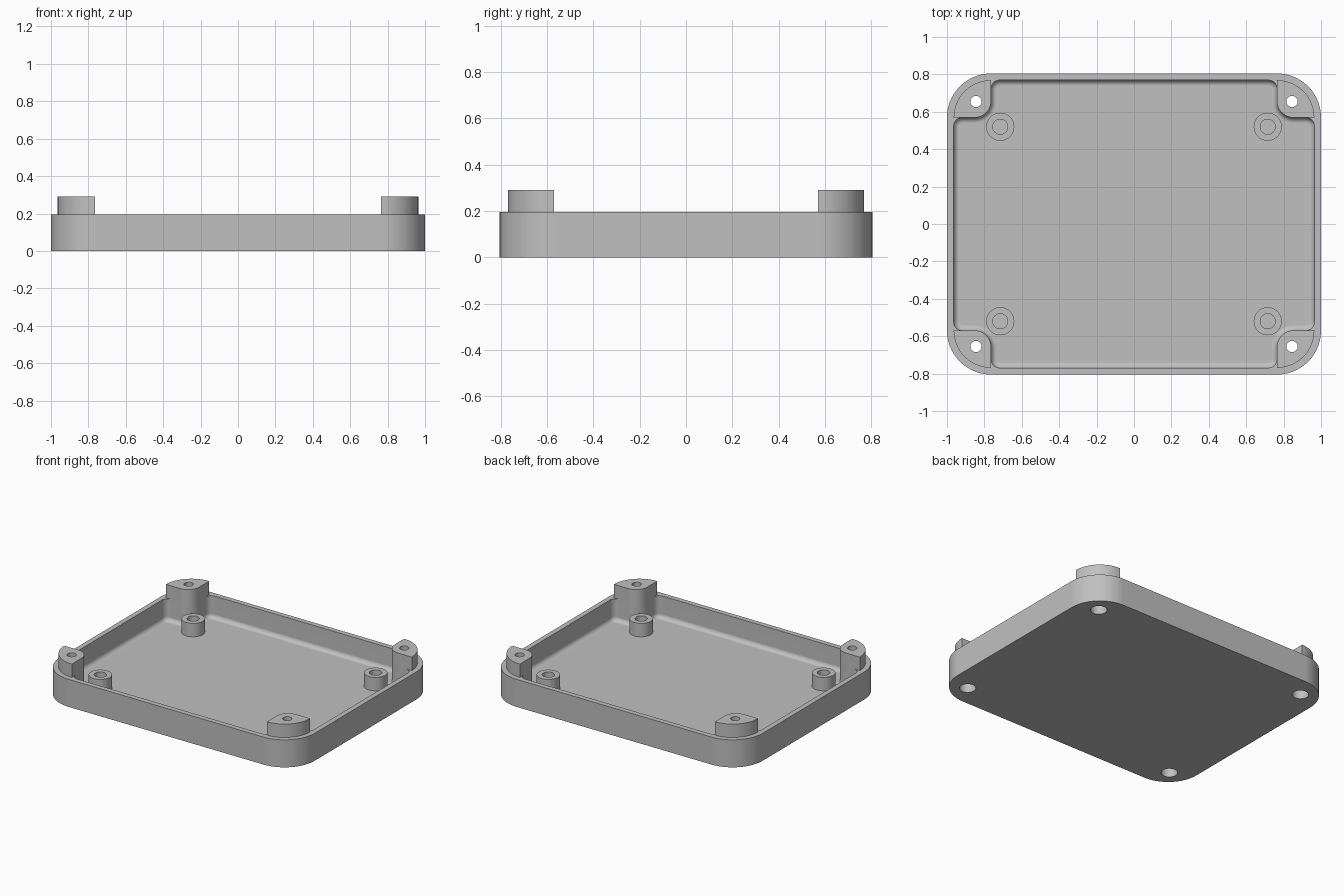
import bpy, bmesh
from math import sin, cos, pi, radians

cube = bpy.data.objects.get("Cube")
if cube:
    bpy.data.objects.remove(cube, do_unlink=True)

HX, HY, RIM = 1.0, 0.805, 0.195       # outer half sizes and rim height
WALL, FLOOR, TOP = 0.036, 0.038, 0.29
IX, IY = HX - WALL, HY - WALL         # inner wall half sizes
POST = 0.2                            # corner post size
PX, PY = IX - POST, IY - POST         # inner edges of the corner posts
POST_R, CORNER_R, FILLET = 0.09, 0.045, 0.03
BOLT = (0.845, 0.655)
STANDOFF = (0.715, 0.52)

grey = bpy.data.materials.new("light grey plastic")
grey.use_nodes = True
grey.diffuse_color = (0.53, 0.53, 0.53, 1)
grey.node_tree.nodes["Principled BSDF"].inputs["Base Color"].default_value = grey.diffuse_color


def arc(cx, cy, r, a0, a1, n=12):
    """Points along an arc, angles in degrees."""
    angles = [radians(a0 + (a1 - a0) * i / n) for i in range(n + 1)]
    return [(cx + r * cos(a), cy + r * sin(a)) for a in angles]


def four_corners(quarter):
    """Repeat the +x +y quarter of an outline round the whole loop."""
    loop = []
    for sx, sy in ((1, 1), (-1, 1), (-1, -1), (1, -1)):
        pts = [(sx * x, sy * y) for x, y in quarter]
        loop += pts if sx * sy > 0 else pts[::-1]
    return loop


def loft(name, layers, ring=False):
    """Skin a stack of (outline, z) layers; cap the ends, or join them in a ring."""
    bm = bmesh.new()
    rows = [[bm.verts.new((x, y, z)) for x, y in pts] for pts, z in layers]
    pairs = list(zip(rows, rows[1:]))
    if ring:
        pairs.append((rows[-1], rows[0]))
    else:
        bm.faces.new(rows[0])
        bm.faces.new(rows[-1])
    for a, b in pairs:
        n = len(a)
        for i in range(n):
            j = (i + 1) % n
            bm.faces.new((a[i], a[j], b[j], b[i]))
    bmesh.ops.recalc_face_normals(bm, faces=bm.faces)
    mesh = bpy.data.meshes.new(name)
    bm.to_mesh(mesh)
    bm.free()
    mesh.materials.append(grey)
    obj = bpy.data.objects.new(name, mesh)
    bpy.context.collection.objects.link(obj)
    return obj


def circle(centre, r, n=40):
    return arc(*centre, r, 0, 360, n)[:-1]


def mirror(obj):
    mod = obj.modifiers.new("four corners", 'MIRROR')
    mod.use_axis = (True, True, False)
    mod.use_mirror_merge = False


def cut(obj, cutter):
    mod = obj.modifiers.new(cutter.name, 'BOOLEAN')
    mod.operation, mod.solver, mod.object = 'DIFFERENCE', 'EXACT', cutter
    cutter.hide_render = True
    cutter.hide_set(True)


def cavity_outline(d):
    """Inner wall outline stepping round the posts, shrunk by d."""
    r = CORNER_R
    return four_corners(
        arc(IX - r, PY - r, r - d, 0, 90, 8)
        + arc(PX + POST_R, PY + POST_R, POST_R + d, 270, 180)
        + arc(PX - r, IY - r, r - d, 0, 90, 8))


# Tray shell
outer = four_corners(arc(PX, PY, POST + WALL, 0, 90, 20))
tray = loft("tray", [(outer, 0), (outer, RIM)])

# Cavity with a rounded foot
steps = [pi / 2 * i / 6 for i in range(7)]
layers = [(cavity_outline(FILLET * (1 - sin(a))), FLOOR + FILLET * (1 - cos(a))) for a in steps]
layers.append((cavity_outline(0), RIM + 0.1))
cut(tray, loft("cavity_cutter", layers))

# Corner posts standing above the rim
lens = arc(PX, PY, POST, 0, 90, 20) + arc(PX + POST_R, PY + POST_R, POST_R, 180, 270)
posts = loft("corner_posts", [(lens, RIM), (lens, TOP)])
mirror(posts)

# Stepped bolt holes through tray and posts
wide, narrow = circle(BOLT, 0.053), circle(BOLT, 0.03)
holes = loft("bolt_hole_cutter", [(wide, -0.1), (wide, 0.1), (narrow, 0.1), (narrow, TOP + 0.1)])
mirror(holes)
cut(tray, holes)
cut(posts, holes)

# Hollow standoffs on the floor
rim_out, rim_in = circle(STANDOFF, 0.075), circle(STANDOFF, 0.04)
standoffs = loft("standoffs", [(rim_out, FLOOR), (rim_out, 0.133),
                               (rim_in, 0.133), (rim_in, FLOOR)], ring=True)
mirror(standoffs)

# Apply the cuts, then smooth the curved faces only
for obj in (tray, posts, standoffs):
    bpy.ops.object.select_all(action='DESELECT')
    obj.select_set(True)
    bpy.context.view_layer.objects.active = obj
    for mod in list(obj.modifiers):
        bpy.ops.object.modifier_apply(modifier=mod.name)
    bpy.ops.object.shade_smooth_by_angle(angle=radians(30))
    weighted = obj.modifiers.new("flat faces stay flat", 'WEIGHTED_NORMAL')
    weighted.keep_sharp = True
